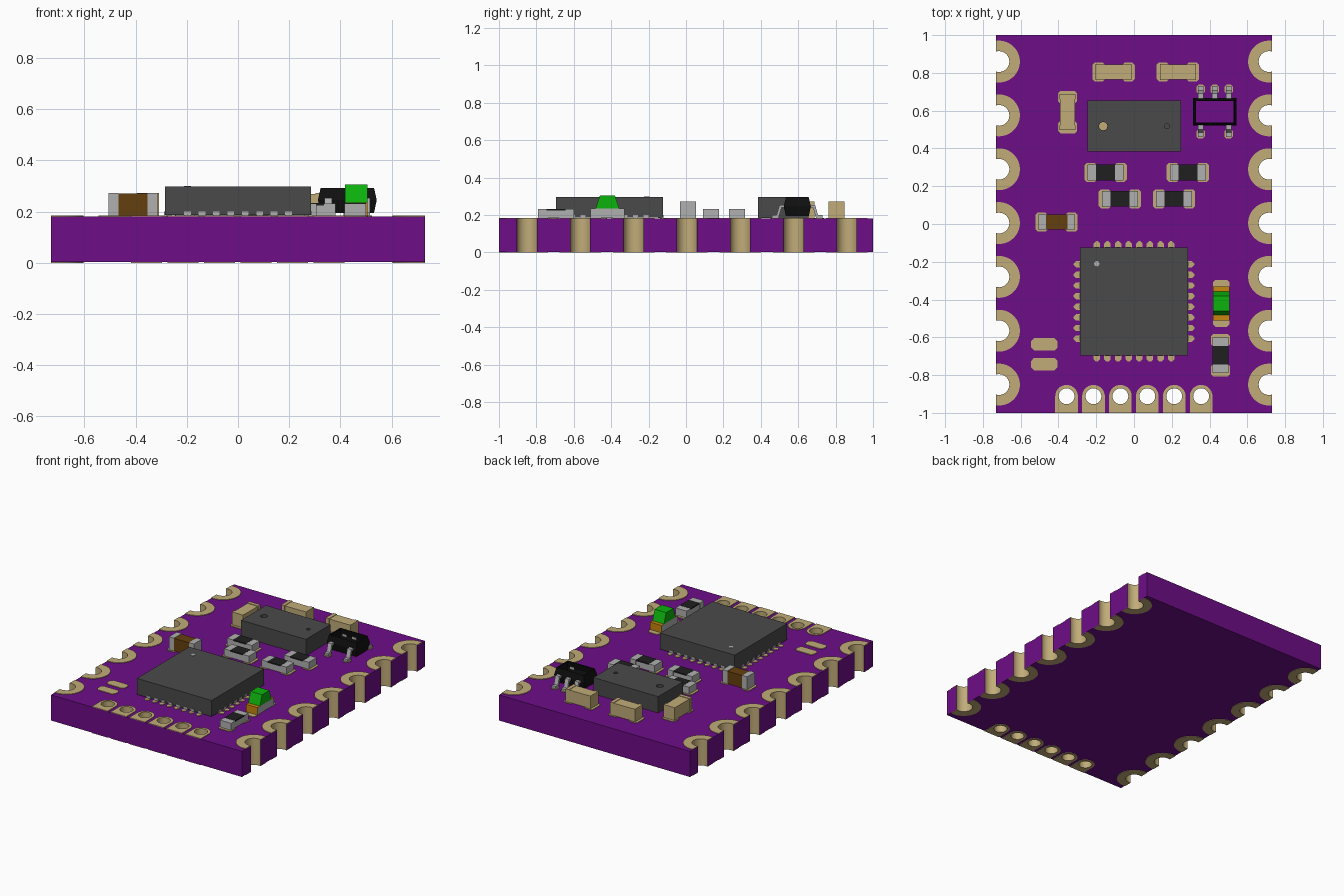
import bpy, bmesh, math

cube = bpy.data.objects.get("Cube")
if cube:
    bpy.data.objects.remove(cube, do_unlink=True)


def material(name, r, g, b, rough=0.6):
    m = bpy.data.materials.new(name)
    m.use_nodes = True
    bsdf = m.node_tree.nodes["Principled BSDF"]
    bsdf.inputs["Base Color"].default_value = (r, g, b, 1)
    bsdf.inputs["Roughness"].default_value = rough
    m.diffuse_color = (r, g, b, 1)
    return m


PURPLE = material("purple_mask", 0.155, 0.004, 0.243)
TAN = material("tan_gold", 0.533, 0.413, 0.191)
GRAY = material("dark_gray", 0.0685, 0.0685, 0.0685)
BLACK = material("soft_black", 0.0144, 0.0144, 0.0144)
JET = material("jet_black", 0.005, 0.005, 0.005)
SILVER = material("silver", 0.434, 0.434, 0.434)
GREEN = material("green", 0.0037, 0.445, 0.0037)
BROWN = material("brown", 0.127, 0.051, 0.0044)
ORANGE = material("orange", 0.57, 0.24, 0.004)

W, TOP, PAD_TOP = 0.73, 0.18, 0.184     # half width, board top, pad top


def finish(name, bm, mat):
    bmesh.ops.remove_doubles(bm, verts=bm.verts, dist=1e-5)
    bmesh.ops.recalc_face_normals(bm, faces=bm.faces)
    me = bpy.data.meshes.new(name)
    bm.to_mesh(me)
    bm.free()
    me.materials.append(mat)
    ob = bpy.data.objects.new(name, me)
    bpy.context.collection.objects.link(ob)
    return ob


def plate(name, loops, z0, z1, mat):
    """Flat outline with optional holes, filled and given height."""
    cu = bpy.data.curves.new(name + "_outline", "CURVE")
    cu.dimensions, cu.fill_mode, cu.extrude = "2D", "BOTH", (z1 - z0) / 2
    for loop in loops:
        sp = cu.splines.new("POLY")
        sp.points.add(len(loop) - 1)
        for p, (x, y) in zip(sp.points, loop):
            p.co = (x, y, 0, 1)
        sp.use_cyclic_u = True
    tmp = bpy.data.objects.new("outline", cu)
    bpy.context.collection.objects.link(tmp)
    dg = bpy.context.evaluated_depsgraph_get()
    me = bpy.data.meshes.new_from_object(tmp.evaluated_get(dg))
    bm = bmesh.new()
    bm.from_mesh(me)
    bmesh.ops.translate(bm, verts=bm.verts, vec=(0, 0, (z0 + z1) / 2))
    bpy.data.objects.remove(tmp)
    bpy.data.curves.remove(cu)
    bpy.data.meshes.remove(me)
    return finish(name, bm, mat)


def prism(name, profile, x0, x1, mat):
    """(y, z) profile extruded along x."""
    bm = bmesh.new()
    face = bm.faces.new([bm.verts.new((x0, y, z)) for y, z in profile])
    ext = bmesh.ops.extrude_face_region(bm, geom=[face])["geom"]
    bmesh.ops.translate(bm, vec=(x1 - x0, 0, 0),
                        verts=[v for v in ext if isinstance(v, bmesh.types.BMVert)])
    return finish(name, bm, mat)


def box(name, cx, cy, sx, sy, z0, z1, mat):
    y0, y1 = cy - sy / 2, cy + sy / 2
    return prism(name, [(y0, z0), (y1, z0), (y1, z1), (y0, z1)], cx - sx / 2, cx + sx / 2, mat)


def arc(cx, cy, r, a0=0, a1=360, n=24):
    steps = n if abs(a1 - a0) >= 360 else n + 1
    return [(cx + r * math.cos(math.radians(a0 + (a1 - a0) * i / n)),
             cy + r * math.sin(math.radians(a0 + (a1 - a0) * i / n))) for i in range(steps)]


def rect(cx, cy, sx, sy, c=0.0):
    """Rectangle outline with corners cut by c."""
    a, b = sx / 2, sy / 2
    if c == 0:
        return [(cx - a, cy - b), (cx + a, cy - b), (cx + a, cy + b), (cx - a, cy + b)]
    return [(cx + x, cy + y) for x, y in
            [(-a + c, -b), (a - c, -b), (a, -b + c), (a, b - c),
             (a - c, b), (-a + c, b), (-a, b - c), (-a, -b + c)]]


def pad(name, cx, cy, sx, sy, c=0.012):
    return plate(name, [rect(cx, cy, sx, sy, c)], TOP, PAD_TOP, TAN)


# Board with edge notches and a row of front holes
INSET, NR, PR, HR, HY = 0.015, 0.055, 0.111, 0.042, -0.912
notch_ys = [-0.85 + 0.285 * i for i in range(7)]
hole_xs = [-0.357 + 0.1425 * i for i in range(6)]


def edge_arc(y, r):
    a = math.degrees(math.acos(INSET / r))
    return arc(W - INSET, y, r, -a, a - 360)


right = [(W, -1)] + [p for y in notch_ys for p in edge_arc(y, NR)] + [(W, 1)]
outline = right + [(-x, y) for x, y in reversed(right)]
board = plate("board", [outline] + [arc(x, HY, HR) for x in hole_xs], 0.003, TOP, PURPLE)

# Plated walls inside notches and holes
board.data.materials.append(TAN)
bores = [(s * (W - INSET), y, NR) for s in (-1, 1) for y in notch_ys] + [(x, HY, HR) for x in hole_xs]
for f in board.data.polygons:
    if abs(f.normal.z) < 0.5 and any(math.hypot(f.center.x - x, f.center.y - y) < r + 0.001
                                     for x, y, r in bores):
        f.material_index = 1

# Pads around notches and holes, on both sides of the board
for side, z0, z1 in (("top", TOP, PAD_TOP), ("bottom", 0, 0.003)):
    for y in notch_ys:
        ring = edge_arc(y, PR) + edge_arc(y, NR)[::-1]
        plate(side + "_right_edge_pad", [[(-x, v) for x, v in ring]], z0, z1, TAN)
        plate(side + "_left_edge_pad", [ring], z0, z1, TAN)
    for x in hole_xs:
        u = [(x - 0.06, -1), (x + 0.06, -1)] + arc(x, HY, 0.06, 0, 180)
        plate(side + "_hole_pad", [u, arc(x, HY, HR)], z0, z1, TAN)

# Bare solder pads
for y in (-0.637, -0.742):
    pad("bare_pad", -0.475, y, 0.14, 0.066, 0.016)

# Main chip with pads and contacts on four sides
CY, HALF = -0.41, 0.286
box("main_chip", 0, CY, 2 * HALF, 2 * HALF, 0.186, 0.297, GRAY)
plate("pin_one_mark", [arc(-0.197, -0.21, 0.014)], 0.297, 0.299, SILVER)
for s in (-1, 1):
    for i in range(8):
        t = -0.197 + 0.0563 * i
        pad("chip_pad", t, CY + s * (HALF + 0.009), 0.034, 0.048)
        pad("chip_pad", s * (HALF + 0.009), CY + t, 0.048, 0.034)
        box("chip_contact", t, CY + s * (HALF - 0.012), 0.026, 0.03, PAD_TOP, 0.2, SILVER)
        box("chip_contact", s * (HALF - 0.012), CY + t, 0.03, 0.026, PAD_TOP, 0.2, SILVER)

# Sensor chip: one deep port, one shallow port
body, port, dimple = rect(0.002, 0.52, 0.496, 0.27), arc(-0.163, 0.518, 0.022), arc(0.175, 0.518, 0.013)
plate("sensor_lower", [body, port], 0.184, 0.275, GRAY)
plate("sensor_upper", [body, port, dimple], 0.275, 0.297, GRAY)
pad("sensor_port_floor", -0.163, 0.518, 0.06, 0.06)


def two_terminal(name, x, y, vertical, height, end_mat, mid_mat, end_len, top_only=False):
    """Chip part: two pads, two end caps and a slightly slimmer middle."""
    def place(off, length, width):
        return (x, y + off, width, length) if vertical else (x + off, y, length, width)
    for s in (-1, 1):
        pad(name + "_pad", *place(s * 0.079, 0.066, 0.1))
        box(name + "_end", *place(s * (0.095 - end_len / 2), end_len, 0.085), PAD_TOP, height, end_mat)
    mid = 0.19 - 2 * end_len
    if top_only:
        box(name + "_base", *place(0, mid, 0.083), PAD_TOP, height - 0.008, end_mat)
        box(name + "_top", *place(0, mid, 0.083), height - 0.008, height + 0.001, mid_mat)
    else:
        box(name + "_body", *place(0, mid, 0.079), PAD_TOP, height - 0.003, mid_mat)


for x, y, v in ((-0.108, 0.805, False), (0.232, 0.805, False), (-0.352, 0.592, True)):
    two_terminal("tan_capacitor", x, y, v, 0.272, TAN, TAN, 0.025)
two_terminal("brown_capacitor", -0.41, 0.01, False, 0.273, SILVER, BROWN, 0.038)
for x, y, v in ((-0.15, 0.273, False), (0.285, 0.273, False), (-0.075, 0.133, False),
                (0.212, 0.133, False), (0.458, -0.695, True)):
    two_terminal("resistor", x, y, v, 0.232, SILVER, BLACK, 0.045, True)

# Indicator light: orange on top and ends, silver sides, green lens
LX, LY = 0.462, -0.42
for s in (-1, 1):
    pad("light_pad", LX, LY + s * 0.092, 0.085, 0.065)
base = box("light_base", LX, LY, 0.088, 0.18, PAD_TOP, 0.235, SILVER)
base.data.materials.append(ORANGE)
for f in base.data.polygons:
    f.material_index = 0 if abs(f.normal.x) > 0.5 else 1
prism("light_lens", [(LY - 0.063, 0.235), (LY + 0.063, 0.235), (LY + 0.04, 0.305), (LY - 0.04, 0.305)],
      LX - 0.044, LX + 0.044, GREEN)

# Five-leg part: open six-sided shell with bent legs
SX, SY = 0.427, 0.595
bm = bmesh.new()
rings = [[bm.verts.new((x, y, z)) for x, y in rect(SX, SY, 0.23 - d, 0.145 - d)]
         for z, d in ((0.195, 0.022), (0.245, 0), (0.293, 0.022))]
for lo, hi in zip(rings, rings[1:]):
    for i in range(4):
        j = (i + 1) % 4
        bm.faces.new((lo[i], lo[j], hi[j], hi[i]))
shell = finish("regulator_shell", bm, JET)
thick = shell.modifiers.new("wall", "SOLIDIFY")
thick.thickness, thick.offset = 0.006, -1
leg = [(0.064, 0.239), (0.084, 0.239), (0.1, PAD_TOP), (0.135, PAD_TOP),
       (0.135, 0.199), (0.111, 0.199), (0.095, 0.254), (0.064, 0.254)]
for s, x in ((1, 0.353), (1, 0.427), (1, 0.501), (-1, 0.353), (-1, 0.501)):
    prism("regulator_leg", [(SY + s * y, z) for y, z in leg], x - 0.015, x + 0.015, SILVER)
    pad("regulator_pad", x, SY + s * 0.118, 0.046, 0.05)

# Smooth the round walls, keep all corners sharp
bpy.ops.object.select_all(action="DESELECT")
for ob in bpy.context.collection.objects:
    if ob.type == "MESH" and ob.name.startswith(("board", "sensor", "top_", "bottom_")):
        ob.select_set(True)
bpy.context.view_layer.objects.active = board
bpy.ops.object.shade_smooth_by_angle(angle=math.radians(30))
